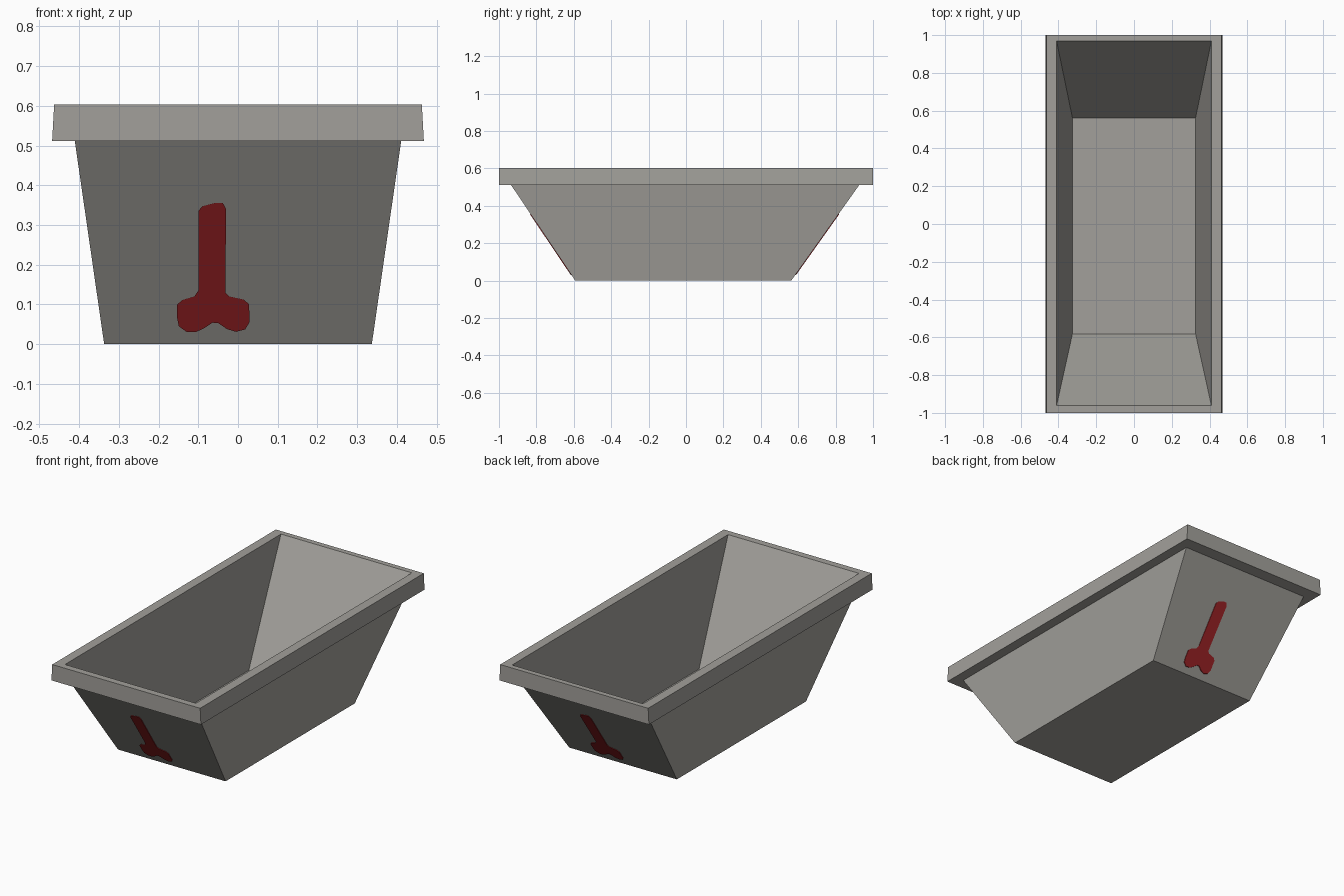
import bpy, bmesh

if "Cube" in bpy.data.objects:
    bpy.data.objects.remove(bpy.data.objects["Cube"])

def material(name, rgb):
    m = bpy.data.materials.new(name)
    m.diffuse_color = (*rgb, 1.0)
    m.use_nodes = True
    m.node_tree.nodes["Principled BSDF"].inputs["Base Color"].default_value = m.diffuse_color
    return m

GREY = material("grey_metal", (0.36, 0.35, 0.325))
RED = material("red_paint", (0.36, 0.018, 0.02))

RIM_Z, TOP_Z, FLOOR_Z = 0.512, 0.603, 0.01

# Rectangular rings: (half width, front y, back y, z)
OUT_BOTTOM = (0.337, -0.592, 0.563, 0.0)
OUT_TOP = (0.411, -0.936, 0.927, RIM_Z)
IN_FLOOR = (0.326, -0.582, 0.562, FLOOR_Z)
IN_TOP = (0.410, -0.962, 0.970, TOP_Z)

def at_height(a, b, z):
    t = (z - a[3]) / (b[3] - a[3])
    return tuple(p + (q - p) * t for p, q in zip(a, b))

def finish(bm, name, mat):
    bmesh.ops.recalc_face_normals(bm, faces=bm.faces)
    me = bpy.data.meshes.new(name)
    bm.to_mesh(me)
    bm.free()
    me.materials.append(mat)
    ob = bpy.data.objects.new(name, me)
    bpy.context.collection.objects.link(ob)
    return ob

def loft(name, rings, mat, loop=False):
    """Skin rectangular rings; either closed in a loop or capped at both ends."""
    bm = bmesh.new()
    rows = [[bm.verts.new(c) for c in
             ((-w, f, z), (w, f, z), (w, b, z), (-w, b, z))]
            for w, f, b, z in rings]
    pairs = list(zip(rows, rows[1:]))
    if loop:
        pairs.append((rows[-1], rows[0]))
    else:
        bm.faces.new(rows[0])
        bm.faces.new(rows[-1])
    for a, b in pairs:
        for i in range(4):
            j = (i + 1) % 4
            bm.faces.new((a[i], a[j], b[j], b[i]))
    return finish(bm, name, mat)

# Sloping thin-walled tub
in_mid = at_height(IN_FLOOR, IN_TOP, RIM_Z)
loft("tub_body", [OUT_BOTTOM, OUT_TOP, in_mid, IN_FLOOR], GREY)

# Overhanging rim
loft("rim", [in_mid, (0.468, -1.0, 1.0, RIM_Z),
             (0.463, -1.0, 1.0, TOP_Z), IN_TOP], GREY, loop=True)

# Painted red mark on each end wall, outline in (x, z)
OUTLINE = [(-0.100, 0.335), (-0.090, 0.347), (-0.060, 0.355), (-0.038, 0.355),
           (-0.030, 0.340), (-0.032, 0.130), (-0.022, 0.120), (0.015, 0.112),
           (0.028, 0.100), (0.029, 0.055), (0.018, 0.037), (-0.005, 0.031),
           (-0.028, 0.038), (-0.050, 0.053), (-0.064, 0.054), (-0.085, 0.040),
           (-0.105, 0.031), (-0.130, 0.031), (-0.149, 0.045), (-0.153, 0.065),
           (-0.153, 0.100), (-0.140, 0.111), (-0.110, 0.120), (-0.100, 0.135)]

def painted_mark(name, side):
    bm = bmesh.new()
    layers = []
    for offset in (0.004, -0.002):
        ring = []
        for x, z in OUTLINE:
            wall = at_height(OUT_BOTTOM, OUT_TOP, z)
            y = wall[1] - offset if side < 0 else wall[2] + offset
            ring.append(bm.verts.new((-side * x, y, z)))
        layers.append(ring)
    outer, inner = layers
    caps = [bm.faces.new(outer), bm.faces.new(inner[::-1])]
    n = len(outer)
    for i in range(n):
        j = (i + 1) % n
        bm.faces.new((outer[j], outer[i], inner[i], inner[j]))
    bmesh.ops.triangulate(bm, faces=caps)
    finish(bm, name, RED)

painted_mark("front_painted_mark", -1)
painted_mark("back_painted_mark", 1)
